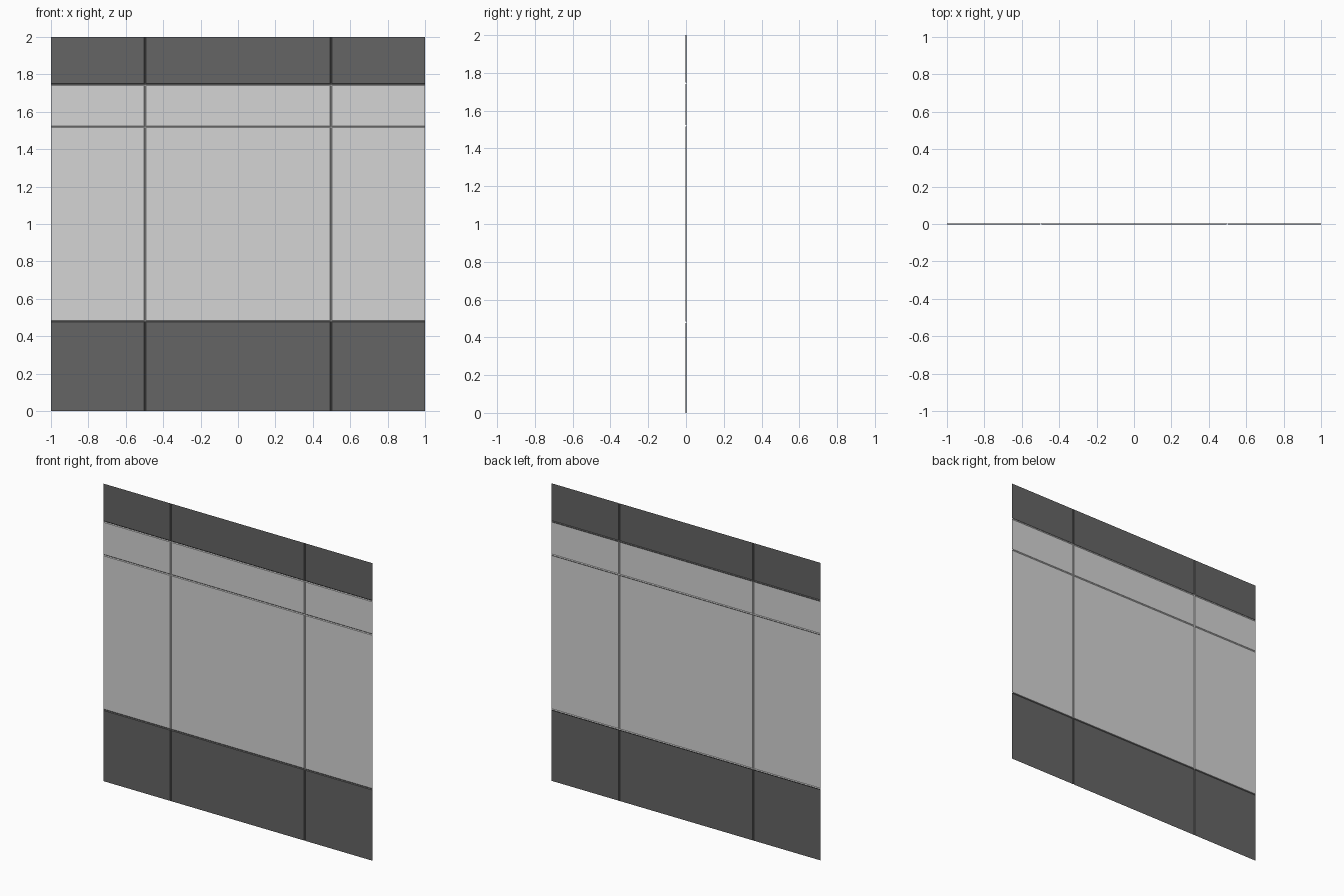
import bpy, bmesh

if "Cube" in bpy.data.objects:
    bpy.data.objects.remove(bpy.data.objects["Cube"])

W = 0.005    # half width of a seam groove
D = 0.002    # half depth of a seam groove
SEAMS_X = [-0.498, 0.498]
SEAMS_Z = [0.48, 1.52, 1.745]


def material(name, v):
    m = bpy.data.materials.new(name)
    m.diffuse_color = (v, v, v, 1)
    m.use_nodes = True
    m.node_tree.nodes["Principled BSDF"].inputs["Base Color"].default_value = m.diffuse_color
    return m


def stations(lo, hi, seams):
    """Positions along one axis, flagged True at the bottom of a groove."""
    pts = [(lo, False)]
    for s in seams:
        pts += [(s - W, False), (s, True), (s + W, False)]
    return pts + [(hi, False)]


# Thin wall sheet with pressed V-shaped panel seams
xs = stations(-1, 1, SEAMS_X)
zs = stations(0, 2, SEAMS_Z)
bm = bmesh.new()
grid = [[bm.verts.new((x, D if gx or gz else -D, z)) for x, gx in xs] for z, gz in zs]
for j in range(len(zs) - 1):
    for i in range(len(xs) - 1):
        f = bm.faces.new((grid[j][i], grid[j][i + 1], grid[j + 1][i + 1], grid[j + 1][i]))
        # Dark bands above the top seam and below the bottom seam
        zc = f.calc_center_median().z
        f.material_index = 1 if zc < SEAMS_Z[0] or zc > SEAMS_Z[-1] else 0

mesh = bpy.data.meshes.new("wall_panel")
bm.to_mesh(mesh)
bm.free()
mesh.materials.append(material("light grey", 0.66))
mesh.materials.append(material("dark grey", 0.13))
wall = bpy.data.objects.new("wall_panel", mesh)
bpy.context.collection.objects.link(wall)
